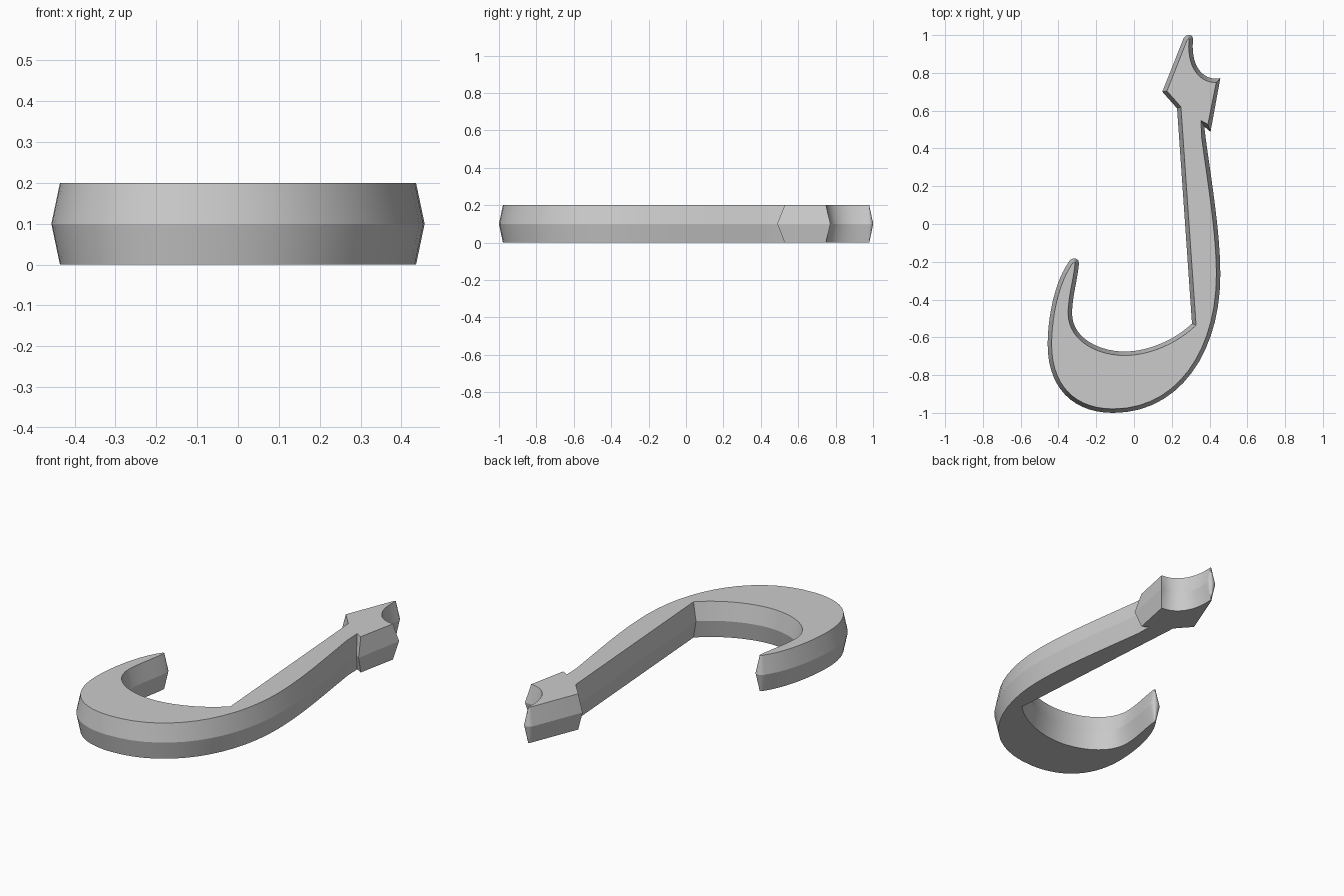
import bpy, bmesh, math
from mathutils import Vector

if "Cube" in bpy.data.objects:
    bpy.data.objects.remove(bpy.data.objects["Cube"])

HEIGHT, INSET, STEPS = 0.2, 0.021, 14

# Outline, counter-clockwise from the shank tip: 1 point = line, 3 points = bezier
start = (0.262, 0.982)
path = [
    [(0.15, 0.70)], [(0.228, 0.612)], [(0.307, -0.527)],            # head and shank, inner side
    [(0.22, -0.61), (0.08, -0.675), (-0.05, -0.675)],               # inside of the bend
    [(-0.19, -0.675), (-0.33, -0.60), (-0.328, -0.47)],
    [(-0.326, -0.38), (-0.30, -0.30), (-0.292, -0.215)],
    [(-0.288, -0.173), (-0.332, -0.173), (-0.348, -0.205)],         # point of the hook
    [(-0.42, -0.31), (-0.457, -0.49), (-0.457, -0.64)],             # outside of the bend
    [(-0.457, -0.86), (-0.33, -1.0), (-0.11, -1.0)],
    [(0.24, -1.0), (0.457, -0.68), (0.457, -0.27)],
    [(0.457, -0.02), (0.40, 0.28), (0.372, 0.516)],                 # shank, outer side
    [(0.405, 0.488)], [(0.457, 0.772)],                             # barb
    [(0.37, 0.755), (0.30, 0.83), (0.312, 0.97)],                   # scooped head
    [(0.317, 1.009), (0.276, 1.009), start],
]


def trace(start, path):
    pts = [Vector(start)]
    for seg in path:
        if len(seg) == 1:
            pts.append(Vector(seg[0]))
            continue
        a, (b, c, d) = pts[-1], map(Vector, seg)
        for i in range(1, STEPS + 1):
            t = i / STEPS
            u = 1 - t
            pts.append(a * u**3 + b * 3 * u * u * t + c * 3 * u * t * t + d * t**3)
    return pts[:-1]


def inset(pts, dist):
    out = []
    n = len(pts)
    for i, p in enumerate(pts):
        d1 = (p - pts[i - 1]).normalized()
        d2 = (pts[(i + 1) % n] - p).normalized()
        n1, n2 = Vector((-d1.y, d1.x)), Vector((-d2.y, d2.x))
        out.append(p + (n1 + n2) * dist / max(1 + n1.dot(n2), 0.42))
    # Collapse edges that flipped in the tight tips
    group = list(range(n))
    pos = {i: out[i] for i in range(n)}
    flipped = True
    while flipped:
        flipped = False
        for i in range(n):
            j = (i + 1) % n
            gi, gj = group[i], group[j]
            if gi != gj and (pos[gj] - pos[gi]).dot(pts[j] - pts[i]) <= 0:
                ci, cj = group.count(gi), group.count(gj)
                pos[gi] = (pos[gi] * ci + pos[gj] * cj) / (ci + cj)
                group = [gi if g == gj else g for g in group]
                flipped = True
    return [pos[g] for g in group], group


# Fish hook body: widest at mid-height, tapering to both flat faces
outer = trace(start, path)
inner, group = inset(outer, INSET)
bm = bmesh.new()


def inner_ring(z):
    made = {g: bm.verts.new((*inner[i], z)) for i, g in enumerate(group) if group.index(g) == i}
    return [made[g] for g in group]


rings = [inner_ring(0),
         [bm.verts.new((*p, HEIGHT / 2)) for p in outer],
         inner_ring(HEIGHT)]
n = len(outer)
for low, high in zip(rings, rings[1:]):
    for i in range(n):
        j = (i + 1) % n
        bm.faces.new(dict.fromkeys((low[i], low[j], high[j], high[i])))
caps = [bm.faces.new(dict.fromkeys(rings[0][::-1])), bm.faces.new(dict.fromkeys(rings[2]))]
bm.normal_update()
bmesh.ops.triangulate(bm, faces=caps, ngon_method='EAR_CLIP')

mesh = bpy.data.meshes.new("fish_hook")
bm.to_mesh(mesh)
bm.free()
hook = bpy.data.objects.new("fish_hook", mesh)
bpy.context.collection.objects.link(hook)
bpy.context.view_layer.objects.active = hook
hook.select_set(True)
bpy.ops.object.shade_smooth_by_angle(angle=math.radians(19))
